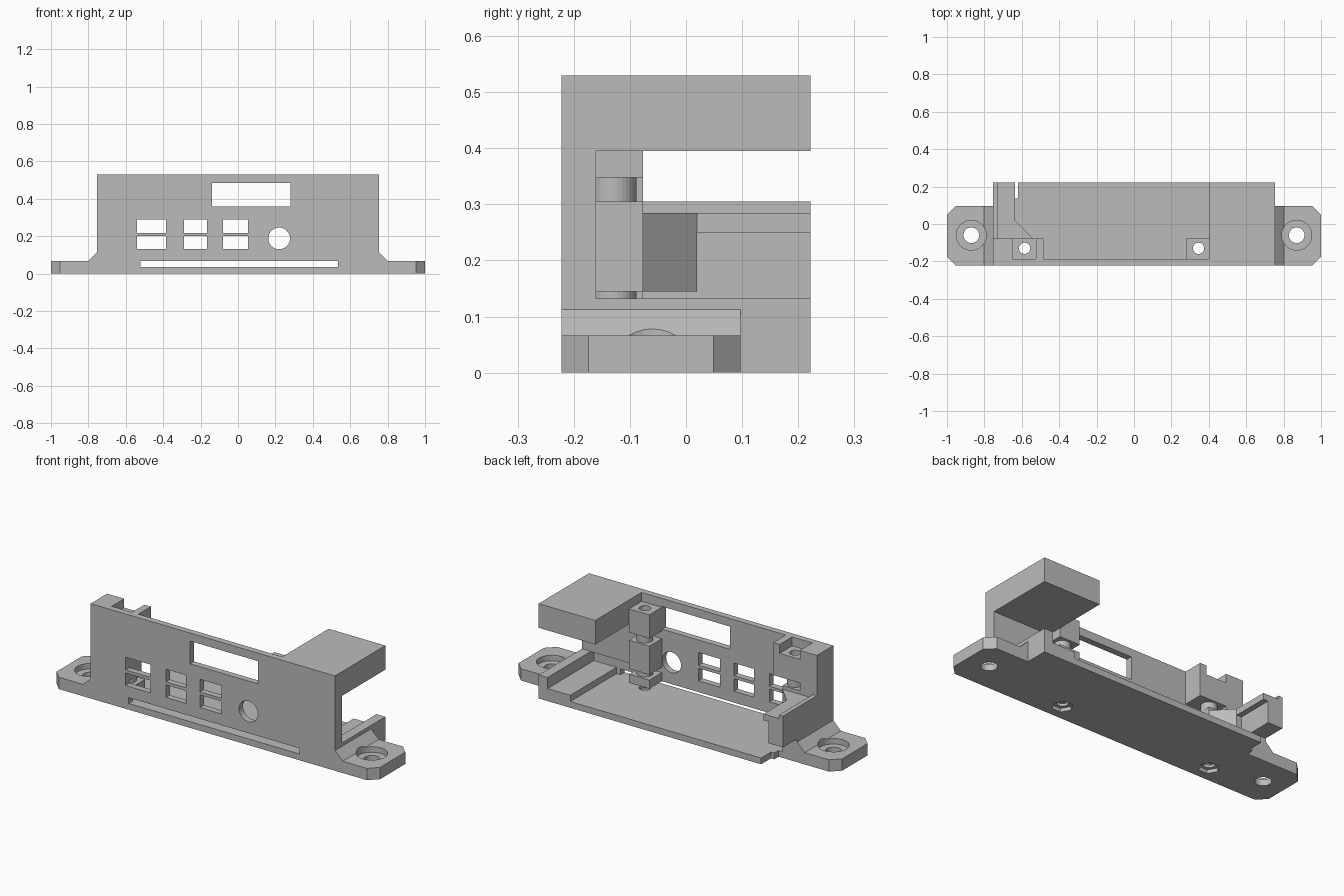
import bpy, bmesh, math
from mathutils import Vector

cube = bpy.data.objects.get("Cube")
if cube:
    bpy.data.objects.remove(cube, do_unlink=True)

grey = bpy.data.materials.new("plain grey")
grey.use_nodes = True
grey.diffuse_color = (0.5, 0.5, 0.5, 1)
grey.node_tree.nodes["Principled BSDF"].inputs["Base Color"].default_value = (0.5, 0.5, 0.5, 1)


def prism(name, outline, low, high, axis="z"):
    """Extrude an outline: (x, y) along z, or (x, z) along y."""
    def place(a, b, h):
        return (a, b, h) if axis == "z" else (a, h, b)
    bm = bmesh.new()
    face = bm.faces.new([bm.verts.new(place(a, b, low)) for a, b in outline])
    new = bmesh.ops.extrude_face_region(bm, geom=[face])["geom"]
    bmesh.ops.translate(bm, vec=Vector(place(0, 0, high - low)),
                        verts=[v for v in new if isinstance(v, bmesh.types.BMVert)])
    bmesh.ops.recalc_face_normals(bm, faces=bm.faces)
    mesh = bpy.data.meshes.new(name)
    bm.to_mesh(mesh)
    bm.free()
    mesh.materials.append(grey)
    obj = bpy.data.objects.new(name, mesh)
    bpy.context.collection.objects.link(obj)
    return obj


def box(name, x, y, z):
    return prism(name, [(x[0], y[0]), (x[1], y[0]), (x[1], y[1]), (x[0], y[1])], *z)


def rod(name, a, b, radius, low, high, axis="z", sides=32):
    turns = [2 * math.pi * i / sides for i in range(sides)]
    return prism(name, [(a + radius * math.cos(t), b + radius * math.sin(t)) for t in turns],
                 low, high, axis)


def cut(obj, cutters):
    """Subtract the cutters, bake the result and remove the cutters."""
    for c in cutters:
        c.hide_render = True
        mod = obj.modifiers.new("cut", "BOOLEAN")
        mod.operation, mod.solver, mod.object = "DIFFERENCE", "EXACT", c
    bpy.context.view_layer.update()
    graph = bpy.context.evaluated_depsgraph_get()
    baked = bpy.data.meshes.new_from_object(obj.evaluated_get(graph))
    obj.modifiers.clear()
    obj.data = baked
    for c in cutters:
        bpy.data.objects.remove(c, do_unlink=True)


FRONT, BACK, SIDE, TOP = -0.222, 0.222, 0.755, 0.53
INNER, POST_BACK, EAR_BACK = -0.187, -0.077, 0.097
SCREWS = ((0.345, -0.13), (-0.585, -0.13))


def screw_cut(x, y):
    return rod("screw_cutter", x, y, 0.03, -0.1, 0.7)


# Front panel with its openings
panel = box("front_panel", (-SIDE, SIDE), (FRONT, INNER), (0, TOP))
openings = [((-0.14, 0.28), (0.358, 0.485)), ((-0.52, 0.535), (0.035, 0.067))]
for span in ((-0.54, -0.385), (-0.29, -0.165), (-0.08, 0.053)):
    openings += [(span, (0.13, 0.2)), (span, (0.217, 0.288))]
cut(panel, [box("window_cutter", x, (-0.4, 0), z) for x, z in openings]
    + [rod("round_cutter", 0.22, 0.188, 0.058, -0.4, 0, "y")])

# Floor with screw holes and hexagonal nut pockets
floor = prism("floor", [(-SIDE, FRONT), (SIDE, FRONT), (SIDE, BACK), (-0.62, BACK),
                        (-0.62, 0.135), (-0.64, 0.135), (-0.64, EAR_BACK),
                        (-SIDE, EAR_BACK)], 0, 0.035)
cut(floor, [screw_cut(*p) for p in SCREWS]
    + [rod("nut_cutter", x, y, 0.053, -0.1, 0.02, sides=6) for x, y in SCREWS])

# Mounting ears with counterbored holes and a sloped fillet to the body
for side, label in ((1, "left"), (-1, "right")):
    c = 0.048
    outline = [(SIDE, FRONT), (1 - c, FRONT), (1, FRONT + c), (1, EAR_BACK - c),
               (1 - c, EAR_BACK), (SIDE, EAR_BACK)]
    ear = prism(label + "_ear", [(side * x, y) for x, y in outline], 0, 0.066)
    cut(ear, [rod("hole_cutter", side * 0.87, -0.06, 0.042, -0.1, 0.2),
              rod("bore_cutter", side * 0.87, -0.06, 0.08, 0.035, 0.2)])
    slope = [(SIDE, 0.06), (0.808, 0.06), (0.802, 0.066), (SIDE, 0.113)]
    fillet = prism(label + "_fillet", [(side * x, z) for x, z in slope], FRONT, EAR_BACK, "y")
    cut(fillet, [rod("bore_cutter", side * 0.87, -0.06, 0.08, 0.035, 0.2)])

# Left end: top block, thick end wall and stepped rail
box("top_block", (0.405, SIDE), (FRONT, BACK), (0.395, TOP))
box("left_end_wall", (0.405, SIDE), (INNER - 0.01, -0.16), (0.13, 0.4))
prism("left_rail", [(0.56, 0.03), (SIDE, 0.03), (SIDE, 0.132), (0.7, 0.132),
                    (0.7, 0.07), (0.56, 0.07)], INNER, BACK, "y")

# Split screw posts, leaving board slots between their parts
levels = (("lower", 0.067, 0.115), ("middle", 0.145, 0.305), ("upper", 0.348, 0.48))
for label, low, high in levels:
    left = box("left_post_" + label, (0.28, 0.406), (INNER, POST_BACK), (low, high))
    cut(left, [screw_cut(*SCREWS[0])])
    edge = -0.542 if label == "middle" else -0.52
    right = box("right_post_" + label, (-0.66, edge), (INNER, POST_BACK), (low, high))
    cut(right, [screw_cut(*SCREWS[1])])
for x, y in SCREWS:
    for low, high in ((0.115, 0.145), (0.305, 0.348)):
        spacer = rod("post_spacer", x, y, 0.042, low, high)
        cut(spacer, [screw_cut(x, y)])

# Right end: corner column, upper stop and side bracket
box("right_column", (-SIDE, -0.65), (INNER, POST_BACK), (0.03, TOP))
box("upper_stop", (-0.525, -0.485), (INNER, POST_BACK), (0.348, TOP))
prism("side_bracket", [(-SIDE, 0.13), (-0.665, 0.13), (-0.665, 0.25), (-0.635, 0.25),
                       (-0.635, 0.285), (-0.73, 0.285), (-0.73, 0.305), (-SIDE, 0.305)],
      POST_BACK, BACK, "y")
prism("bracket_gusset", [(-0.67, POST_BACK), (-0.542, POST_BACK), (-0.635, 0.02),
                         (-0.67, 0.02)], 0.145, 0.285)
box("bracket_support", (-SIDE, -0.665), (POST_BACK, EAR_BACK), (0.03, 0.13))
